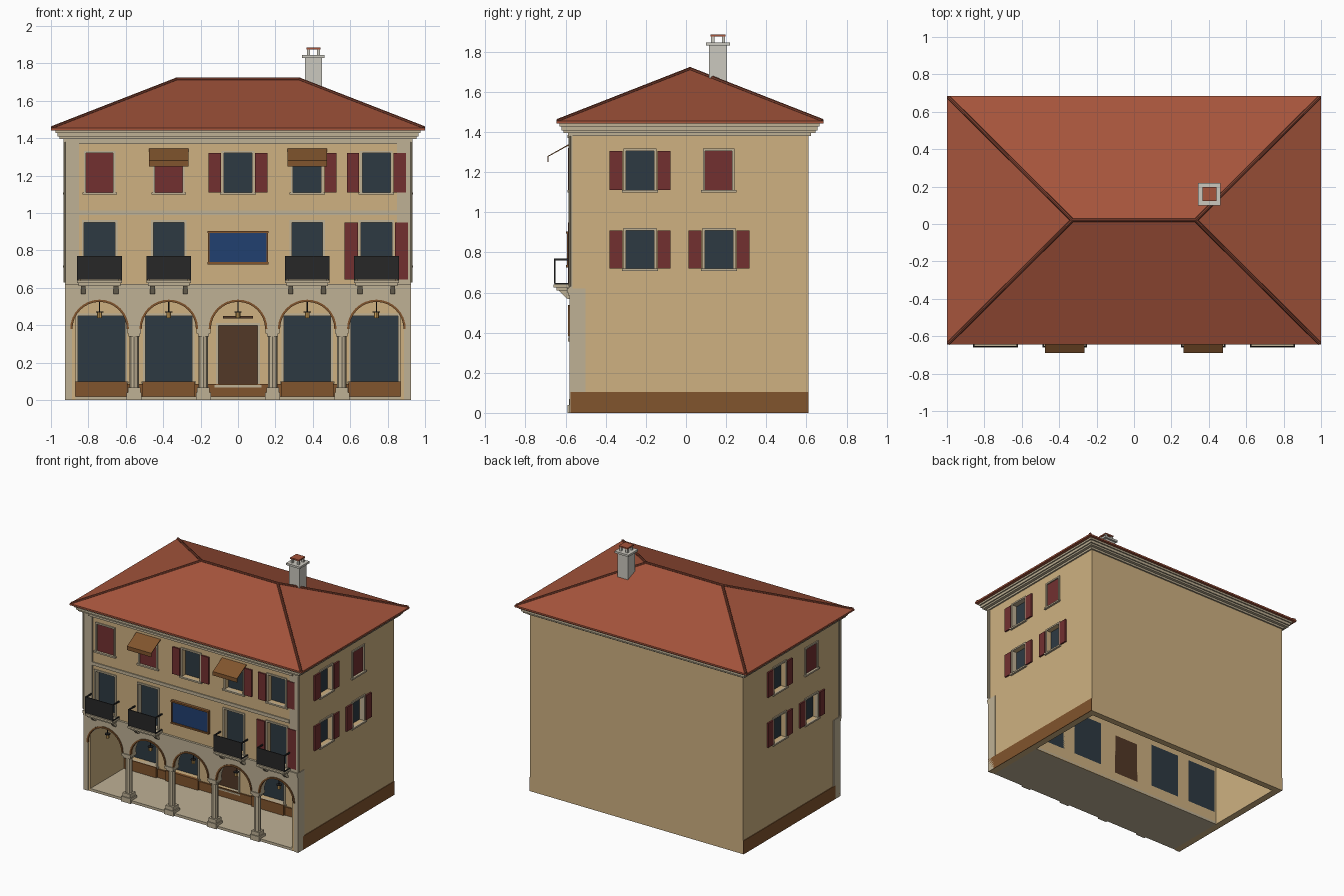
import bpy, bmesh, math
from mathutils import Matrix, Vector

if "Cube" in bpy.data.objects:
    bpy.data.objects.remove(bpy.data.objects["Cube"])

def mat(name, *c):
    m = bpy.data.materials.new(name)
    m.diffuse_color = (*c, 1)
    m.use_nodes = True
    m.node_tree.nodes["Principled BSDF"].inputs["Base Color"].default_value = m.diffuse_color
    return m

WALL = mat("plaster", .62, .44, .22)
STONE = mat("stone", .52, .44, .30)
TILE = mat("tile", .38, .09, .045)
RIDGE = mat("ridge_tile", .22, .055, .03)
GLASS = mat("glass", .027, .042, .055)
RED = mat("shutter_red", .17, .03, .03)
BROWN = mat("brown_base", .22, .09, .026)
DOOR = mat("door_wood", .085, .04, .02)
BLUE = mat("sign_blue", .015, .05, .16)
IRON = mat("iron", .02, .02, .02)
GOLD = mat("lamp_gold", .6, .35, .1)
GREY = mat("chimney_grey", .6, .58, .52)

def finish(name, bm, m, M=None):
    if M is not None:
        bm.transform(M)
    bmesh.ops.recalc_face_normals(bm, faces=bm.faces)
    me = bpy.data.meshes.new(name)
    bm.to_mesh(me)
    bm.free()
    if m:
        me.materials.append(m)
    ob = bpy.data.objects.new(name, me)
    bpy.context.collection.objects.link(ob)
    return ob

def boxes(name, lst, m, M=None):
    """Each box is (x0, x1, y0, y1, z0, z1)."""
    bm = bmesh.new()
    for x0, x1, y0, y1, z0, z1 in lst:
        T = Matrix.Translation(((x0+x1)/2, (y0+y1)/2, (z0+z1)/2)) @ Matrix.Diagonal((x1-x0, y1-y0, z1-z0, 1))
        bmesh.ops.create_cube(bm, size=1, matrix=T)
    return finish(name, bm, m, M)

def prism(name, pts, vec, m, M=None):
    """Extrude a closed outline along vec."""
    bm = bmesh.new()
    f = bm.faces.new([bm.verts.new(p) for p in pts])
    r = bmesh.ops.extrude_face_region(bm, geom=[f])
    bmesh.ops.translate(bm, vec=vec, verts=[v for v in r['geom'] if isinstance(v, bmesh.types.BMVert)])
    return finish(name, bm, m, M)

def cut(ob, holes, M=None):
    c = boxes("cutter", holes, None, M)
    md = ob.modifiers.new("cut", 'BOOLEAN')
    md.operation, md.object, md.solver = 'DIFFERENCE', c, 'EXACT'
    me = bpy.data.meshes.new_from_object(ob.evaluated_get(bpy.context.evaluated_depsgraph_get()))
    ob.modifiers.clear()
    ob.data = me
    bpy.data.objects.remove(c)

def rods(name, segs, r, m, n=8):
    bm = bmesh.new()
    for a, b in segs:
        a, b = Vector(a), Vector(b)
        T = Matrix.Translation((a+b)/2) @ (b-a).to_track_quat('Z', 'Y').to_matrix().to_4x4()
        bmesh.ops.create_cone(bm, cap_ends=True, segments=n, radius1=r, radius2=r, depth=(b-a).length, matrix=T)
    return finish(name, bm, m)

# local wall frames: u along the wall, -y outward, z up
FRONT = Matrix.Translation((0, -.575, 0))
RIGHT = Matrix.Translation((.92, 0, 0)) @ Matrix.Rotation(math.pi/2, 4, 'Z')
LEFT = Matrix.Translation((-.92, -.065, 0)) @ Matrix.Rotation(-math.pi/2, 4, 'Z')
INNER = Matrix.Translation((0, -.14, 0))

def window(u, w, z0, z1, M, fill=GLASS, sh=(0, 0), shw=.065, depth=.035):
    """Pane, frame, sill and open shutters; returns the hole box."""
    a, b = u-w/2, u+w/2
    closed = fill == RED
    d = 0.002 if closed else depth
    boxes("window_pane", [(a-.005, b+.005, d, d+.015, z0, z1)], fill, M)
    f = .012
    boxes("window_frame", [(a-f, a, -.008, depth, z0, z1), (b, b+f, -.008, depth, z0, z1),
                           (a-f, b+f, -.008, depth, z1, z1+f), (a-f-.008, b+f+.008, -.016, depth, z0-f, z0)], STONE, M)
    s = [(a-.017-shw, a-.017, -.012, .002, z0, z1)] * sh[0] + [(b+.017, b+.017+shw, -.012, .002, z0, z1)] * sh[1]
    if s:
        boxes("open_shutters", s, RED, M)
    return (a, b, -.1, .1, z0, z1)

# main walls
front = boxes("front_wall", [(-.92, .92, -.575, -.525, .6, 1.42)], WALL)
back = boxes("back_wall", [(-.92, .92, .56, .61, 0, 1.42)], WALL)
right = boxes("right_wall", [(.87, .92, -.575, .56, 0, 1.42)], WALL)
left = boxes("left_wall", [(-.92, -.87, -.575, .56, 0, 1.42)], WALL)
inner = boxes("arcade_back_wall", [(-.87, .87, -.14, -.09, 0, .58)], WALL)
boxes("arcade_ceiling", [(-.87, .87, -.53, .56, .575, .6)], WALL)
boxes("arcade_floor", [(-.87, .87, -.575, -.09, 0, .02)], STONE)
boxes("side_base", [(s*.922-.003, s*.922+.003, -.576, .61, 0, .105) for s in (-1, 1)], BROWN)
boxes("corner_stone", [(s*.922-.003, s*.922+.003, -.58, -.5, .105, .62) for s in (-1, 1)], STONE)

# upper front windows
holes = [window(-.74, .145, 1.11, 1.32, FRONT, RED),
         window(-.37, .145, 1.11, 1.32, FRONT, RED),
         window(0, .15, 1.11, 1.32, FRONT, sh=(1, 1)),
         window(.37, .15, 1.11, 1.32, FRONT, sh=(0, 1)),
         window(.74, .15, 1.11, 1.32, FRONT, sh=(1, 1))]

# balcony doors and balconies
for u in (-.74, -.37, .37, .74):
    s = int(u > .5)
    holes.append(window(u, .165, .645, .95, FRONT, sh=(s, s), shw=.07))
    a, b = u-.12, u+.12
    boxes("balcony_slab", [(a, b, -.66, -.57, .625, .64), (a+.008, b-.008, -.645, -.57, .61, .625)], STONE)
    for x in (a+.02, b-.045):
        prism("balcony_bracket", [(x, -.575, .565), (x, -.595, .57), (x, -.635, .61), (x, -.575, .61)], (.025, 0, 0), STONE)
    boxes("balcony_railing", [(a, b, -.657, -.651, .645, .77)] +
          [(x-.004, x+.004, -.655, -.575, .76, .77) for x in (a+.004, b-.004)] +
          [(x-.004, x+.004, -.655, -.575, .64, .647) for x in (a+.004, b-.004)], IRON)
cut(front, holes, FRONT)

# side windows, turned half round on the left
for M, w in ((RIGHT, right), (LEFT, left)):
    cut(w, [window(-.23, .14, 1.11, 1.305, M, sh=(1, 1)), window(.163, .135, 1.11, 1.305, M, RED),
            window(-.23, .14, .72, .91, M, sh=(1, 1)), window(.165, .14, .72, .91, M, sh=(1, 1))], M)

# arcade shop windows, door and base
holes = [window(u, .25, .1, .45, INNER) for u in (-.73, -.37, .37, .73)] + [window(0, .21, .08, .4, INNER, DOOR)]
cut(inner, holes, INNER)
boxes("shop_base", [(-.87, .87, -.152, -.139, .02, .085)] +
      [(u-.14, u+.14, -.165, -.139, .02, .1) for u in (-.73, -.37, .37, .73)], BROWN)
boxes("door_lintel", [(-.08, .08, -.165, -.14, .437, .45)], DOOR)

# arcade front: one outline with five arches
def arc(cx, r, n=16):
    return [(cx - r*math.cos(math.pi*i/n), .38 + r*math.sin(math.pi*i/n)) for i in range(n+1)]

R, centers = .148, (-.74, -.37, 0, .37, .74)
line = [(-.925, 0), (-.888, 0)]
for c in centers:
    a = arc(c, R)
    line += a if c == -.74 else [(c-R, .37)] + a
    if c < .7:
        line.append((c+R, .37))
line += [(.888, 0), (.925, 0), (.925, .61), (-.925, .61)]
prism("arcade_wall", [(x, -.58, z) for x, z in line], (0, .06, 0), STONE)
for c in centers:
    o = arc(c, R+.009) + arc(c, R-.003)[::-1]
    prism("arch_trim", [(x, -.587, z) for x, z in o], (0, .02, 0), BROWN)
    rods("lamp_rod", [((c, -.55, .53), (c, -.55, .465))], .003, IRON)
    rods("lamp", [((c, -.55, .47), (c, -.55, .44))], .013, GOLD)
    rods("lamp_cap", [((c, -.55, .468), (c, -.55, .474))], .02, IRON)

# columns
for x in (-.555, -.185, .185, .555):
    y = -.55
    rods("column_shaft", [((x, y, .06), (x, y, .345))], .025, STONE, 8)
    boxes("column_base_and_capital", [(x-r, x+r, y-r, y+r, z0, z1) for r, z0, z1 in
          ((.04, .0, .04), (.033, .04, .068), (.03, .34, .355), (.037, .355, .375))], STONE)

# string courses and corner pilasters
boxes("string_course", [(-.925, .925, -.587, -.57, .585, .6), (-.925, .925, -.592, -.57, .6, .622),
                        (-.85, .85, -.583, -.57, .99, 1.015), (-.88, .88, -.59, -.57, 1.37, 1.385)], STONE)
boxes("corner_pilaster", [(min(s*.85, s*.925), max(s*.85, s*.925), -.582, -.565, .62, 1.385) for s in (-1, 1)], STONE)
rods("downpipe", [((s*.928, -.58, .63), (s*.928, -.58, 1.38)) for s in (-1, 1)], .006, STONE)

# sign board
boxes("sign_panel", [(-.155, .155, -.59, -.57, .735, .895)], BLUE)
boxes("sign_frame", [(-.163, .163, -.598, -.57, z, z+.012) for z in (.725, .893)] +
      [(x-.004, x+.004, -.594, -.57, .73, .9) for x in (-.157, .157)], BROWN)

# awnings
for c in (-.37, .37):
    sec = [(-.575, 1.345), (-.69, 1.28), (-.69, 1.25), (-.686, 1.25), (-.686, 1.277), (-.575, 1.338)]
    prism("awning", [(c-.105, y, z) for y, z in sec], (.21, 0, 0), BROWN)

# stepped cornice
boxes("eaves_cornice", [(-.92-e, .92+e, -.575-e, .61+e, z0, z1) for e, z0, z1 in
      ((.012, 1.38, 1.395), (.035, 1.395, 1.408), (.045, 1.408, 1.428), (.055, 1.428, 1.446))], STONE)

# hipped roof with ridge tiles
bm = bmesh.new()
y0, y1, ym = -.645, .685, .02
low, top = [[bm.verts.new((x, y, z)) for x, y in ((-1, y0), (1, y0), (1, y1), (-1, y1))] for z in (1.442, 1.455)]
A, B = bm.verts.new((-.33, ym, 1.715)), bm.verts.new((.33, ym, 1.715))
bm.faces.new(low)
for i in range(4):
    j = (i+1) % 4
    bm.faces.new((low[i], low[j], top[j], top[i]))
for f in ((top[0], top[1], B, A), (top[1], top[2], B), (top[2], top[3], A, B), (top[3], top[0], A)):
    bm.faces.new(f)
finish("hipped_roof", bm, TILE)
hips = [((s*.33, ym, 1.714), (s*.993, y, 1.456)) for s in (-1, 1) for y in (y0+.006, y1-.006)]
rods("ridge_tiles", hips + [((-.335, ym, 1.714), (.335, ym, 1.714))], .01, RIDGE)

# chimney
boxes("chimney_stack", [(.358, .448, .115, .205, 1.55, 1.83), (.343, .463, .1, .22, 1.83, 1.845)], GREY)
boxes("chimney_posts", [(x-.008, x+.008, y-.008, y+.008, 1.845, 1.876) for x in (.376, .43) for y in (.133, .187)], GREY)
boxes("chimney_tile", [(.365, .441, .122, .198, 1.875, 1.885)], TILE)
